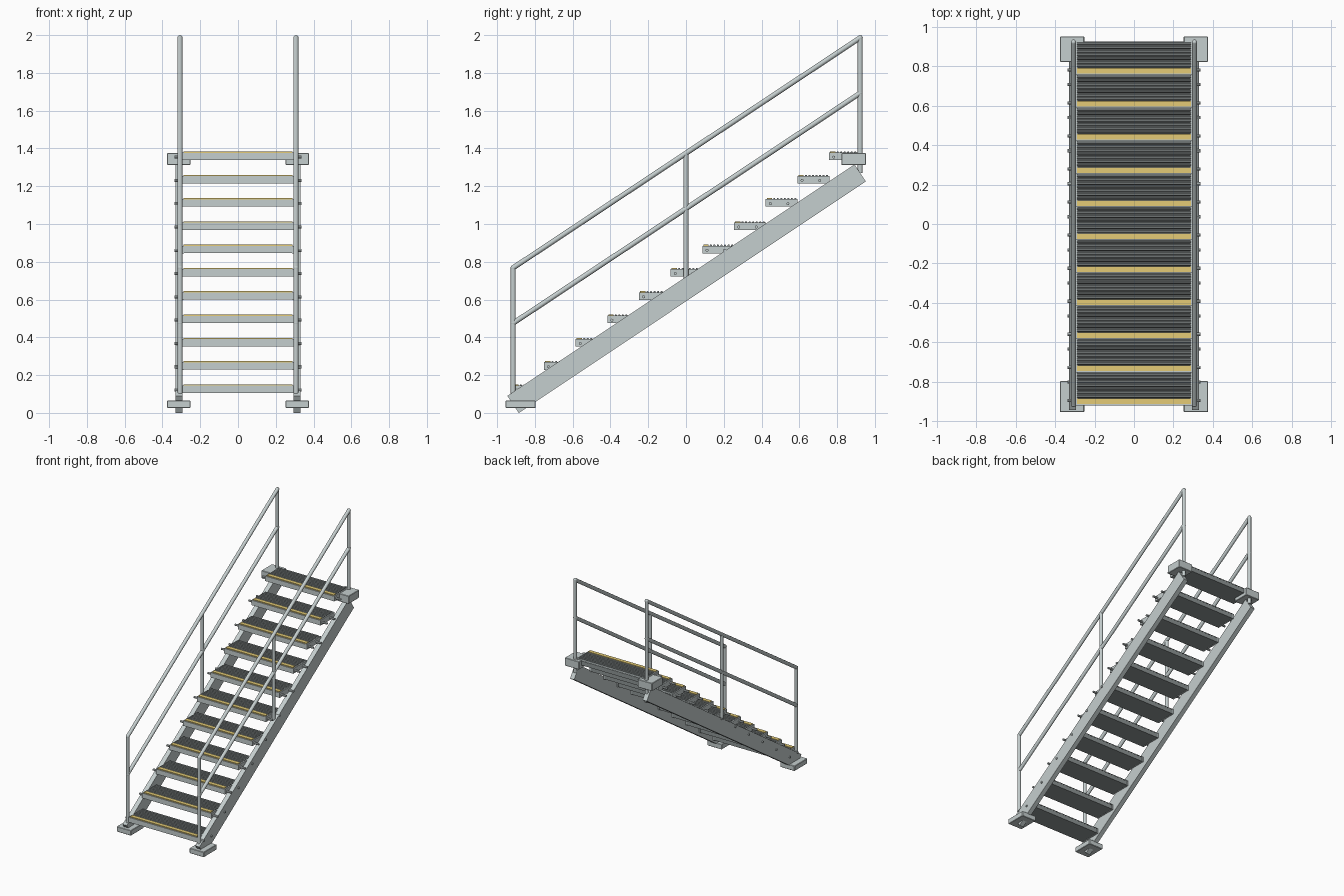
import bpy, bmesh
from mathutils import Vector

if "Cube" in bpy.data.objects:
    bpy.data.objects.remove(bpy.data.objects["Cube"])


def material(name, rgb):
    m = bpy.data.materials.new(name)
    m.diffuse_color = (*rgb, 1)
    m.use_nodes = True
    m.node_tree.nodes["Principled BSDF"].inputs["Base Color"].default_value = m.diffuse_color
    return m


STEEL = material("galvanised_steel", (0.56, 0.62, 0.62))
DECK = material("dark_deck", (0.27, 0.30, 0.30))
YELLOW = material("safety_yellow", (0.78, 0.60, 0.18))


def finish(bm, name, mat, smooth=False):
    bmesh.ops.recalc_face_normals(bm, faces=bm.faces)
    me = bpy.data.meshes.new(name)
    bm.to_mesh(me)
    bm.free()
    ob = bpy.data.objects.new(name, me)
    bpy.context.collection.objects.link(ob)
    me.materials.append(mat)
    if smooth:
        bpy.context.view_layer.objects.active = ob
        ob.select_set(True)
        bpy.ops.object.shade_smooth_by_angle()
        ob.select_set(False)
    return ob


def prism(name, profile, x0, x1, mat, bevel=0):
    """Extrude a (y, z) profile along x."""
    bm = bmesh.new()
    face = bm.faces.new([bm.verts.new((x0, y, z)) for y, z in profile])
    ext = bmesh.ops.extrude_face_region(bm, geom=[face])["geom"]
    bmesh.ops.translate(bm, vec=(x1 - x0, 0, 0),
                        verts=[v for v in ext if isinstance(v, bmesh.types.BMVert)])
    if bevel:
        bmesh.ops.bevel(bm, geom=bm.edges[:], offset=bevel, segments=1, affect='EDGES')
    return finish(bm, name, mat)


def box(name, x, y, z, mat, bevel=0):
    return prism(name, [(y[0], z[0]), (y[1], z[0]), (y[1], z[1]), (y[0], z[1])],
                 x[0], x[1], mat, bevel)


def rod(name, a, b, r, mat, sides=16):
    a, b = Vector(a), Vector(b)
    d = b - a
    bm = bmesh.new()
    bmesh.ops.create_cone(bm, cap_ends=True, segments=sides, radius1=r, radius2=r, depth=d.length)
    bm.transform(d.to_track_quat('Z', 'Y').to_matrix().to_4x4())
    bmesh.ops.translate(bm, vec=(a + b) / 2, verts=bm.verts)
    return finish(bm, name, mat, True)


def ball(name, p, r, mat):
    bm = bmesh.new()
    bmesh.ops.create_uvsphere(bm, u_segments=16, v_segments=8, radius=r)
    bmesh.ops.translate(bm, vec=p, verts=bm.verts)
    return finish(bm, name, mat, True)


# treads: body, end plates, serrated deck and yellow nosing
RUN, RISE, DEPTH = 0.1677, 0.1233, 0.17
for i in range(11):
    y, top = -0.92 + RUN * i, 0.151 + RISE * i
    box(f"tread_{i}", (-0.288, 0.288), (y + 0.002, y + DEPTH - 0.002), (top - 0.045, top - 0.010), DECK)
    box(f"tread_front_lip_{i}", (-0.288, 0.288), (y, y + 0.006), (top - 0.045, top - 0.007), STEEL)
    box(f"tread_nosing_{i}", (-0.288, 0.288), (y + 0.006, y + 0.034), (top - 0.010, top), YELLOW)
    teeth = [(y + 0.036, top - 0.012)]
    for k in range(7):
        t = y + 0.038 + k * 0.0187
        teeth += [(t, top - 0.009), (t + 0.004, top), (t + 0.011, top), (t + 0.015, top - 0.009)]
    teeth.append((y + DEPTH - 0.001, top - 0.012))
    prism(f"tread_serration_{i}", teeth, -0.288, 0.288, DECK)
    for s in (-1, 1):
        box(f"tread_end_plate_{i}", sorted((s * 0.286, s * 0.297)), (y, y + DEPTH),
            (top - 0.046, top - 0.006), STEEL)
        for dy in (0.025, 0.118):
            rod(f"tread_bolt_{i}", (s * 0.285, y + dy, top - 0.03),
                (s * 0.337, y + dy, top - 0.03), 0.008, STEEL, 8)

# both sides: stringers, plates and handrails
LOW, MID, HIGH = -0.915, 0.0, 0.922
for s, side in ((-1, "left"), (1, "right")):
    prism(f"stringer_{side}", [(-0.885, 0.0), (0.952, 1.225), (0.892, 1.315), (-0.945, 0.09)],
          *sorted((s * 0.294, s * 0.330)), STEEL)
    wide = sorted((s * 0.252, s * 0.375))
    box(f"base_plate_{side}", wide, (-0.955, -0.797), (0.025, 0.065), STEEL, 0.003)
    box(f"top_bracket_{side}", wide, (0.822, 0.952), (1.313, 1.375), STEEL, 0.003)
    x = s * 0.307
    for label, y, z0, z1 in (("lower", LOW, 0.05, 0.768), ("middle", MID, 0.66, 1.376),
                             ("upper", HIGH, 1.27, 1.986)):
        rod(f"{label}_post_{side}", (x, y, z0), (x, y, z1), 0.013, STEEL)
    for label, drop in (("top", 0), ("mid", 0.293)):
        a, b = (x, LOW, 0.768 - drop), (x, HIGH, 1.986 - drop)
        rod(f"{label}_rail_{side}", a, b, 0.0135, STEEL)
        for p in (a, b):
            ball(f"{label}_rail_joint_{side}", p, 0.0138, STEEL)
